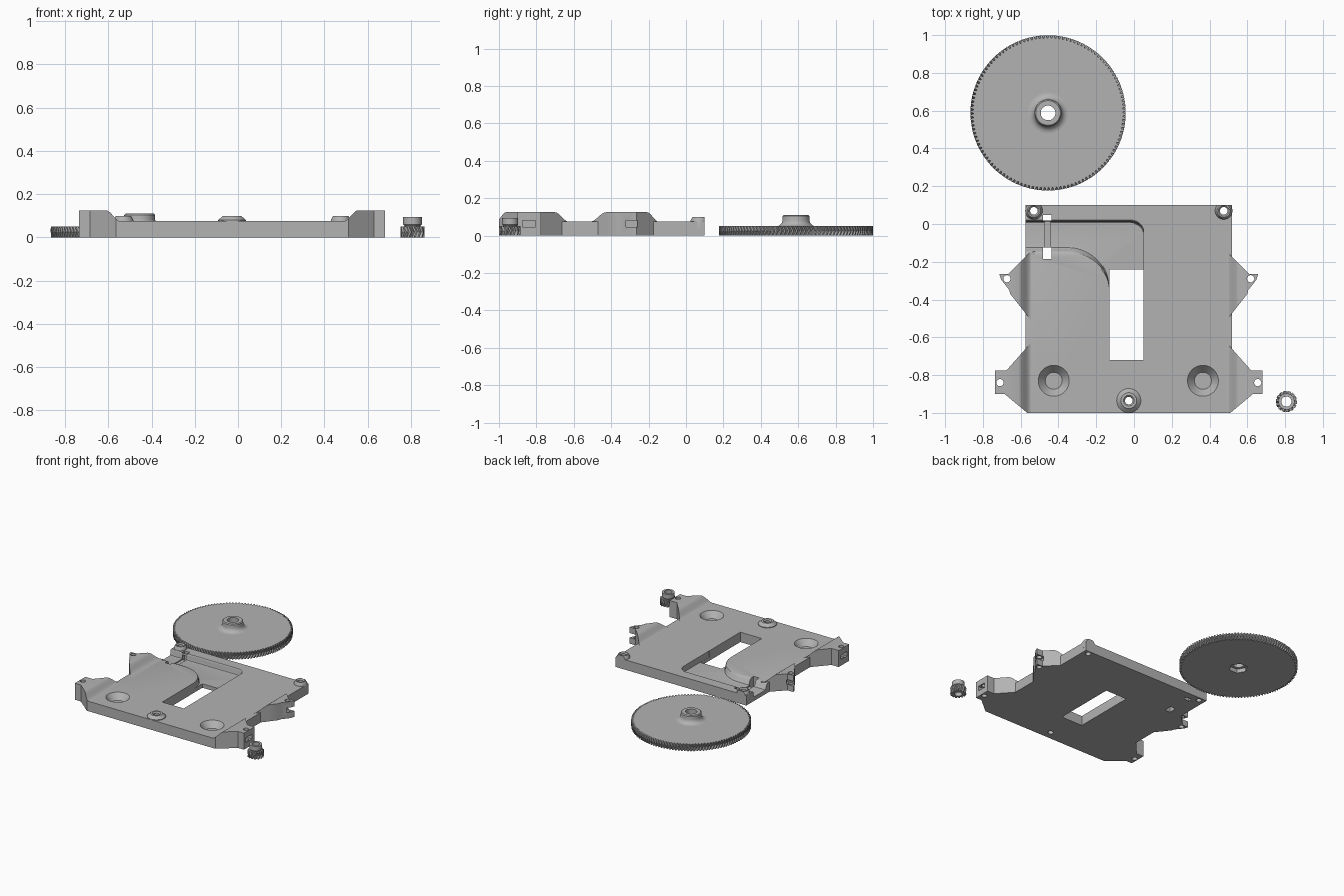
import bpy, bmesh, math
from math import sin, cos, pi

if "Cube" in bpy.data.objects:
    bpy.data.objects.remove(bpy.data.objects["Cube"])

grey = bpy.data.materials.new("plain grey")
grey.diffuse_color = (0.45, 0.45, 0.45, 1)
grey.use_nodes = True
grey.node_tree.nodes["Principled BSDF"].inputs["Base Color"].default_value = grey.diffuse_color
MID = -0.0275  # mirror line of the plate


def finish(name, bm):
    bmesh.ops.recalc_face_normals(bm, faces=bm.faces[:])
    me = bpy.data.meshes.new(name)
    bm.to_mesh(me)
    bm.free()
    me.materials.append(grey)
    ob = bpy.data.objects.new(name, me)
    bpy.context.collection.objects.link(ob)
    return ob


def loft(name, rings, closed=False):
    """Skin a stack of rings; cap the ends, or join last to first."""
    bm = bmesh.new()
    vs = [[bm.verts.new(p) for p in ring] for ring in rings]
    n = len(vs[0])
    pairs = list(zip(vs, vs[1:])) + ([(vs[-1], vs[0])] if closed else [])
    for a, b in pairs:
        for i in range(n):
            j = (i + 1) % n
            bm.faces.new((a[i], a[j], b[j], b[i]))
    if not closed:
        bm.faces.new(vs[0][::-1])
        bm.faces.new(vs[-1])
    return finish(name, bm)


def prism(name, pts, z0, z1):
    return loft(name, [[(x, y, z) for x, y in pts] for z in (z0, z1)])


def box(x0, x1, y0, y1, z0, z1):
    return prism("cutter", [(x0, y0), (x1, y0), (x1, y1), (x0, y1)], z0, z1)


def lathe(name, x, y, profile, n=48, closed=False):
    return loft(name, [[(x + r * cos(2 * pi * i / n), y + r * sin(2 * pi * i / n), z)
                        for i in range(n)] for r, z in profile], closed)


def hole(x, y, r, z0=-0.1, z1=0.3, n=32):
    return lathe("cutter", x, y, [(r, z0), (r, z1)], n)


def cut(ob, *cutters):
    for c in cutters:
        m = ob.modifiers.new("cut", 'BOOLEAN')
        m.operation, m.solver, m.object = 'DIFFERENCE', 'EXACT', c
        bpy.context.view_layer.objects.active = ob
        bpy.ops.object.modifier_apply(modifier=m.name)
        bpy.data.objects.remove(c)


# Base plate with the four front and back corners slightly clipped
plate = prism("base_plate", [(-0.56, -1), (0.505, -1), (0.52, -0.985), (0.52, 0.1),
                             (-0.575, 0.1), (-0.575, -0.985)], 0, 0.075)

# Curved channel running from the left edge to the window
rings = []
for z, d in [(0.03, 0), (0.033, 0.015), (0.042, 0.024), (0.063, 0.032),
             (0.071, 0.04), (0.0751, 0.055), (0.1, 0.055)]:
    pts = [(-0.7, 0.005 + d * 0.3)]
    pts += [(-0.02 + 0.071 * sin(a), -0.055 + d * 0.3 + 0.06 * cos(a))
            for a in [k * pi / 16 for k in range(9)]]
    pts += [(0.051, -0.35)]
    pts += [(-0.35 + 0.22 * cos(a), -0.35 + (0.24 - d) * sin(a))
            for a in [k * pi / 32 for k in range(17)]]
    pts += [(-0.7, -0.11 - d)]
    rings.append([(x, y, z) for x, y in pts])
cut(plate, loft("cutter", rings), box(-0.13, 0.05, -0.72, -0.24, -0.1, 0.2))

# Strap slots and the shallow groove between them
cut(plate, box(-0.482, -0.436, 0.018, 0.048, -0.1, 0.2),
    box(-0.482, -0.436, -0.185, -0.125, -0.1, 0.2),
    box(-0.475, -0.443, -0.14, 0.03, 0.022, 0.06))

# Countersunk dishes
for x in (-0.425, 0.365):
    cut(plate, lathe("cutter", x, -0.83, [(0.045, 0.03), (0.082, 0.0751), (0.082, 0.1)]))

# Screw bosses
for name, x, y, base in [("front_boss", MID, -0.935, 0.064),
                         ("left_back_boss", -0.53, 0.07, 0.046),
                         ("right_back_boss", 0.475, 0.07, 0.046)]:
    cut(plate, hole(x, y, 0.02))
    boss = lathe(name, x, y, [(0.02, 0.03), (base, 0.03), (base, 0.08), (0.035 if base < 0.06 else 0.042, 0.1),
                              (0.028, 0.1), (0.02, 0.092)], closed=True)
    if y > 0:
        cut(boss, box(x - 0.2, x + 0.2, 0.1, 0.3, -0.1, 0.3))


def ramp(x):
    t = min(1, max(0, (x - 0.49) / 0.065))
    return 0.075 + 0.05 * t * t * (3 - 2 * t)


# Mounting ears: outline raised by a smooth ramp away from the plate
def ear(name, outline, hx, hy, slot, side):
    bm = bmesh.new()
    f = bm.faces.new([bm.verts.new((x, y, 0)) for x, y in outline])
    top = bmesh.ops.extrude_face_region(bm, geom=[f])
    for v in top["geom"]:
        if isinstance(v, bmesh.types.BMVert):
            v.co.z = 0.125
    for k in range(9):
        bmesh.ops.bisect_plane(bm, geom=bm.verts[:] + bm.edges[:] + bm.faces[:],
                               plane_co=(0.49 + 0.065 * k / 8, 0, 0), plane_no=(1, 0, 0))
    for v in bm.verts:
        if v.co.z > 0.06:
            v.co.z = ramp(v.co.x)
        if side < 0:
            v.co.x = 2 * MID - v.co.x
    ob = finish(name, bm)
    m = (lambda x: x) if side > 0 else (lambda x: 2 * MID - x)
    a, b = sorted((m(hx - 0.03), m(0.8)))
    cut(ob, hole(m(hx), hy, 0.019), box(a, b, hy - slot, hy + slot, 0.045, 0.08))


front_ear = [(0.47, -0.63), (0.492, -0.63), (0.62, -0.775), (0.68, -0.775),
             (0.68, -0.9), (0.63, -0.9), (0.51, -1.0), (0.47, -1.0)]
back_ear = [(0.47, -0.145), (0.5, -0.155), (0.61, -0.265), (0.658, -0.265),
            (0.648, -0.295), (0.605, -0.35), (0.6, -0.37), (0.49, -0.51), (0.47, -0.51)]
for word, side in (("right", 1), ("left", -1)):
    ear(word + "_front_ear", front_ear, 0.655, -0.84, 0.035, side)
    ear(word + "_back_ear", back_ear, 0.618, -0.29, 0.03, side)


# Herringbone gear: toothed rings twisted at mid height
def gear(name, x, y, teeth, r_in, r_out, h, twist):
    rings = []
    for z, t in ((0, 0), (h / 2, twist), (h, 0)):
        ring = []
        for i in range(teeth):
            for frac, r in ((0, r_in), (0.25, r_in), (0.45, r_out), (0.8, r_out)):
                a = 2 * pi * (i + frac) / teeth + t
                ring.append((x + r * cos(a), y + r * sin(a), z))
        rings.append(ring)
    return loft(name, rings)


# Large gear with flared hub, bore and hexagonal nut pocket
GX, GY = -0.455, 0.588
big = gear("large_gear", GX, GY, 120, 0.396, 0.411, 0.05, 0.03)
cut(big, hole(GX, GY, 0.039), hole(GX, GY, 0.066, -0.1, 0.03, 6))
flare = [(0.108 - 0.036 * sin(a), 0.084 - 0.034 * cos(a))
         for a in [k * pi / 16 for k in range(9)]]
lathe("large_gear_hub", GX, GY, [(0.039, 0.04), (0.108, 0.04)] + flare +
      [(0.071, 0.104), (0.065, 0.11), (0.039, 0.11)], 64, True)

# Small gear with collar
PX, PY = 0.807, -0.94
small = gear("small_gear", PX, PY, 14, 0.042, 0.056, 0.05, 0.2)
cut(small, hole(PX, PY, 0.027))
lathe("small_gear_collar", PX, PY, [(0.027, 0.045), (0.038, 0.045), (0.038, 0.054), (0.043, 0.06),
                                    (0.043, 0.094), (0.027, 0.094)], 40, True)

# Smooth the round surfaces, keep the edges sharp
bpy.ops.object.select_all(action='SELECT')
bpy.context.view_layer.objects.active = plate
bpy.ops.object.shade_smooth_by_angle(angle=math.radians(30))
